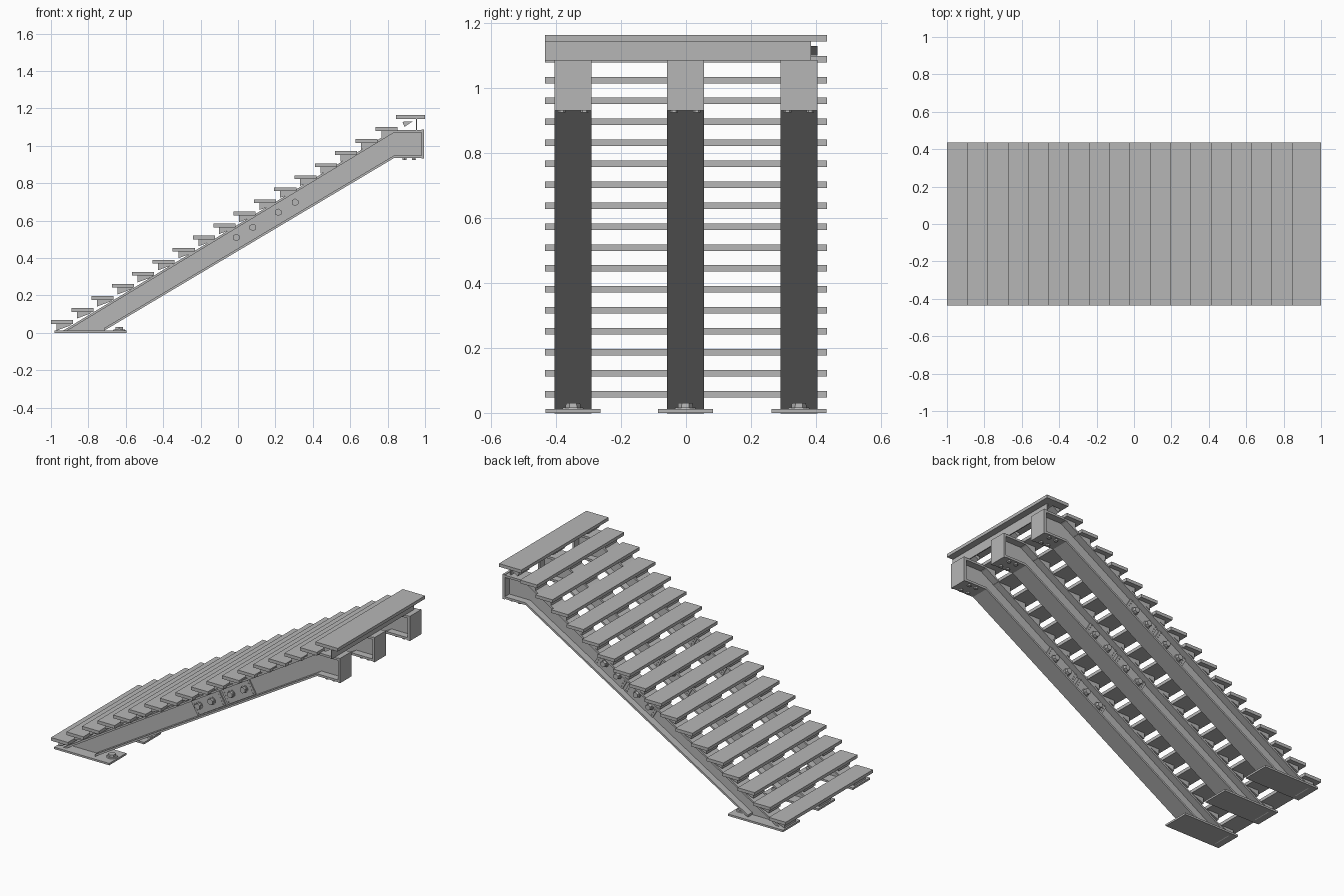
import bpy, bmesh, math
from mathutils import Matrix, Vector

cube = bpy.data.objects.get("Cube")
if cube:
    bpy.data.objects.remove(cube)

steel = bpy.data.materials.new("grey steel")
steel.use_nodes = True
GREY = (0.47, 0.47, 0.47, 1)
steel.diffuse_color = GREY
steel.node_tree.nodes["Principled BSDF"].inputs["Base Color"].default_value = GREY


def finish(name, bm):
    bmesh.ops.recalc_face_normals(bm, faces=bm.faces)
    mesh = bpy.data.meshes.new(name)
    bm.to_mesh(mesh)
    bm.free()
    mesh.materials.append(steel)
    obj = bpy.data.objects.new(name, mesh)
    bpy.context.collection.objects.link(obj)
    return obj


def prism(name, outline, y0, y1):
    """Side outline in x and z, extruded across y."""
    bm = bmesh.new()
    face = bm.faces.new([bm.verts.new((x, y0, z)) for x, z in outline])
    new = bmesh.ops.extrude_face_region(bm, geom=[face])["geom"]
    bmesh.ops.translate(bm, vec=(0, y1 - y0, 0),
                        verts=[v for v in new if isinstance(v, bmesh.types.BMVert)])
    return finish(name, bm)


def box(name, x0, x1, y0, y1, z0, z1):
    return prism(name, [(x0, z0), (x1, z0), (x1, z1), (x0, z1)], y0, y1)


def peg(name, centre, radius, length, axis, sides=6):
    """Bolt head or rivet: a short cylinder along an axis."""
    bm = bmesh.new()
    turn = Vector((0, 0, 1)).rotation_difference(Vector(axis)).to_matrix().to_4x4()
    bmesh.ops.create_cone(bm, cap_ends=True, segments=sides, radius1=radius,
                          radius2=radius * 0.9, depth=length,
                          matrix=Matrix.Translation(centre) @ turn)
    return finish(name, bm)


TOP = [(-0.935, 0.012), (0.835, 1.085), (0.98, 1.085)]
BOTTOM = [(-0.715, 0.012), (0.835, 0.935), (0.98, 0.935)]
HALF = 0.057
WEB = 0.012
FLANGE = 0.014
SLOPE = 0.597
BEAMS = {"right": -0.348, "middle": -0.002, "left": 0.348}


def middle_z(x):
    return 0.51 + SLOPE * (x + 0.01)


def shifted(path, dz):
    return [(x, z + dz) for x, z in path]


def splice(x0, x1):
    """Slanted plate outline that follows the beam."""
    h, lean = 0.045, 0.026
    return [(x0 + lean, middle_z(x0) - h), (x1 + lean, middle_z(x1) - h),
            (x1 - lean, middle_z(x1) + h), (x0 - lean, middle_z(x0) + h)]


# Stringer beams with their fittings
for side, y in BEAMS.items():
    prism(f"{side}_beam_web", TOP + BOTTOM[::-1], y - WEB, y + WEB)
    prism(f"{side}_top_flange", TOP + shifted(TOP, -FLANGE)[::-1], y - HALF, y + HALF)
    prism(f"{side}_bottom_flange", BOTTOM + shifted(BOTTOM, FLANGE)[::-1], y - HALF, y + HALF)
    box(f"{side}_end_plate", 0.98, 0.995, y - HALF, y + HALF, 0.932, 1.088)

    # Foot plate and anchor bolt
    foot = max(-0.35, min(0.35, y))
    box(f"{side}_foot_plate", -0.98, -0.595, foot - 0.085, foot + 0.085, 0, 0.012)
    peg(f"{side}_anchor_washer", (-0.635, foot, 0.014), 0.034, 0.006, (0, 0, 1), 16)
    peg(f"{side}_anchor_bolt", (-0.635, foot, 0.022), 0.024, 0.018, (0, 0, 1))

    # Bolts under the upper landing
    for x in (0.89, 0.94):
        for dy in (-0.035, 0.035):
            peg(f"{side}_landing_bolt", (x, y + dy, 0.931), 0.012, 0.012, (0, 0, 1))

    # Splice plates, bolts and rivets on both faces of the web
    for s in (-1, 1):
        for x0, x1 in ((-0.05, 0.145), (0.16, 0.355)):
            a, b = sorted((y + s * WEB, y + s * (WEB + 0.008)))
            prism(f"{side}_splice_plate", splice(x0, x1), a, b)
            for x in (x0, x1):
                inset = 0.012 if x == x0 else -0.012
                for k in (-1, -0.5, 0, 0.5, 1):
                    centre = (x + inset - 0.02 * k, y + s * (WEB + 0.009),
                              middle_z(x + inset) + 0.035 * k)
                    peg(f"{side}_rivet", centre, 0.004, 0.006, (0, 1, 0), 8)
        for x in (-0.01, 0.08, 0.215, 0.305):
            peg(f"{side}_splice_washer", (x, y + s * 0.023, middle_z(x)), 0.024, 0.008, (0, 1, 0), 16)
            peg(f"{side}_splice_bolt", (x, y + s * 0.034, middle_z(x)), 0.02, 0.022, (0, 1, 0))

# Treads, each resting on wedge brackets
STEPS = 18
for i in range(STEPS):
    x = -1 + 0.1085 * i
    z = 0.068 + 0.0645 * i
    last = i == STEPS - 1
    box(f"tread_{i + 1}", x, 1 if last else x + 0.118, -0.435, 0.435, z - 0.02, z)
    for side, y in BEAMS.items():
        if last:
            wedge = [(x + 0.035, z - 0.036), (x + 0.09, z - 0.034), (x + 0.045, z - 0.063)]
        else:
            wedge = [(x + 0.03, z - 0.02), (x + 0.112, z - 0.02),
                     (x + 0.1, z - 0.03), (x + 0.03, z - 0.056)]
        prism(f"{side}_tread_bracket", wedge, y - HALF, y + HALF)

# Upright plate carrying the top tread
box("top_tread_riser", 0.952, 0.958, -0.435, 0.385, 1.085, 1.145)
